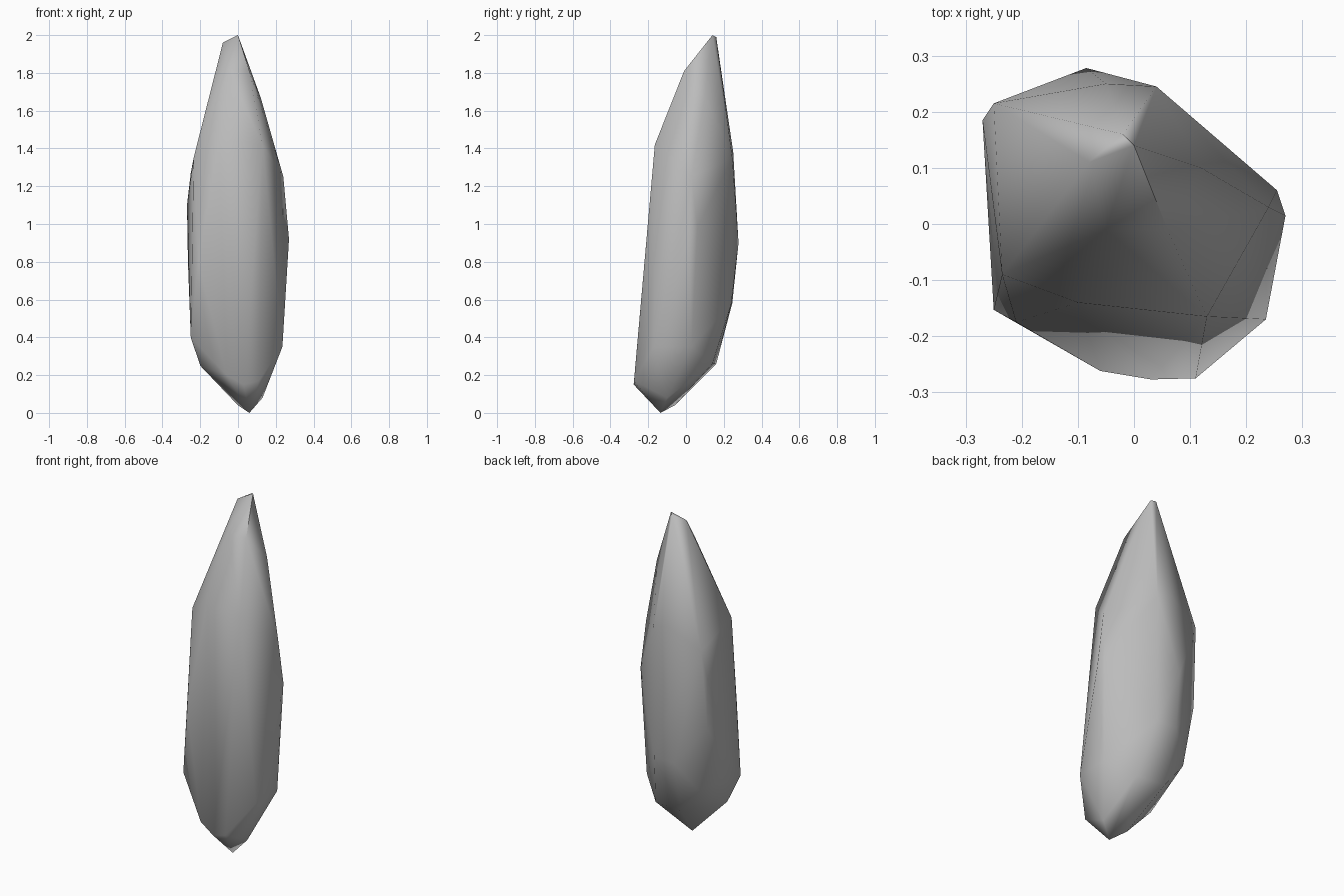
import bpy, bmesh, math

cube = bpy.data.objects.get("Cube")
if cube:
    bpy.data.objects.remove(cube, do_unlink=True)

# Plain grey stone
stone = bpy.data.materials.new("grey_stone")
stone.use_nodes = True
GREY = (0.5, 0.5, 0.5, 1)
stone.diffuse_color = GREY
stone.node_tree.nodes["Principled BSDF"].inputs["Base Color"].default_value = GREY

# Corners of the shard, grouped by region
tip = [(0, .14, 2), (-.02, .16, 1.99), (-.08, .11, 1.96)]
shoulder = [(.06, -.01, 1.81), (-.05, -.01, 1.81), (.12, .1, 1.67),
            (-.1, -.14, 1.44), (.13, -.165, 1.42), (-.235, -.09, 1.35),
            (-.25, .215, 1.27), (-.05, .25, 1.38), (.04, .245, 1.35),
            (.24, .03, 1.25)]
waist = [(-.27, .185, 1.1), (-.265, .18, .8), (-.085, .278, .9),
         (.255, .06, .98), (.27, .015, .92), (-.21, -.175, .8)]
base = [(-.25, -.153, .4), (.235, -.17, .35), (.235, .03, .35),
        (.04, .24, .58), (-.09, .245, .58), (-.2, .17, .42)]
foot = [(.11, -.275, .17), (.03, -.277, .15), (-.06, -.262, .2),
        (-.2, -.1, .25), (.1, .14, .26), (-.08, .16, .26),
        (.13, -.1, .08), (0, -.06, .04), (.06, -.135, 0)]

# Wrap the corners in a convex skin and merge near-flat facets
bm = bmesh.new()
for p in tip + shoulder + waist + base + foot:
    bm.verts.new(p)
hull = bmesh.ops.convex_hull(bm, input=bm.verts)
loose = {g for g in hull["geom_interior"] + hull["geom_unused"]
         if isinstance(g, bmesh.types.BMVert)}
bmesh.ops.delete(bm, geom=list(loose), context='VERTS')
bmesh.ops.dissolve_limit(bm, angle_limit=math.radians(3),
                         verts=bm.verts, edges=bm.edges)
bmesh.ops.recalc_face_normals(bm, faces=bm.faces)

mesh = bpy.data.meshes.new("stone_shard")
bm.to_mesh(mesh)
bm.free()
mesh.materials.append(stone)
shard = bpy.data.objects.new("stone_shard", mesh)
bpy.context.collection.objects.link(shard)

# Soft shading that keeps only the hardest edges
bpy.ops.object.select_all(action='DESELECT')
shard.select_set(True)
bpy.context.view_layer.objects.active = shard
bpy.ops.object.shade_smooth_by_angle(angle=math.radians(70))
